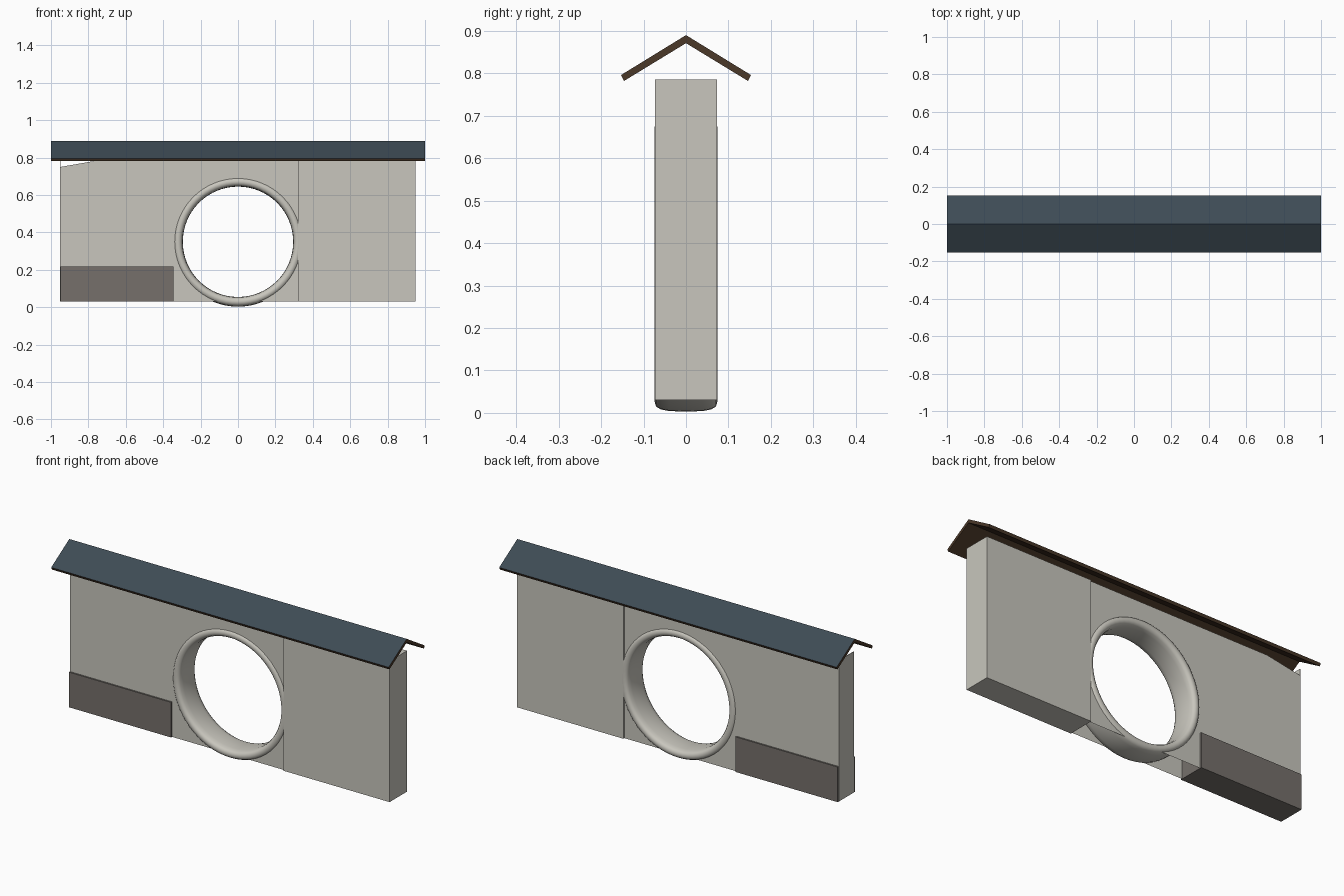
import bpy, bmesh, math
from mathutils import Vector

cube = bpy.data.objects.get("Cube")
if cube:
    bpy.data.objects.remove(cube, do_unlink=True)


def material(name, rgb):
    m = bpy.data.materials.new(name)
    m.use_nodes = True
    m.diffuse_color = (*rgb, 1)
    m.node_tree.nodes["Principled BSDF"].inputs["Base Color"].default_value = (*rgb, 1)
    return m


plaster = material("pale plaster", (0.58, 0.565, 0.51))
stone = material("grey stone", (0.18, 0.163, 0.148))
slate = material("slate blue", (0.047, 0.07, 0.09))
timber = material("dark timber", (0.07, 0.04, 0.022))


def make_object(name, bm, *mats):
    bmesh.ops.recalc_face_normals(bm, faces=bm.faces)
    mesh = bpy.data.meshes.new(name)
    bm.to_mesh(mesh)
    bm.free()
    for m in mats:
        mesh.materials.append(m)
    ob = bpy.data.objects.new(name, mesh)
    bpy.context.collection.objects.link(ob)
    return ob


def prism(points, start, end):
    """Extrude a closed outline of 3D points from start to end offset."""
    bm = bmesh.new()
    face = bm.faces.new([bm.verts.new(Vector(p) + start) for p in points])
    new = bmesh.ops.extrude_face_region(bm, geom=[face])["geom"]
    verts = [g for g in new if isinstance(g, bmesh.types.BMVert)]
    bmesh.ops.translate(bm, verts=verts, vec=end - start)
    return bm


def wall_part(name, outline, half, mat):
    depth = Vector((0, half, 0))
    return make_object(name, prism([(x, 0, z) for x, z in outline], -depth, depth), mat)


def block(name, x0, x1, z0, z1, half, mat):
    return wall_part(name, [(x0, z0), (x1, z0), (x1, z1), (x0, z1)], half, mat)


END, BASE, TOP = 0.95, 0.03, 0.785
WALL, THICK = 0.065, 0.0735
CENTRE = 0.35

# Main wall with a sloping top corner and a round opening
wall = wall_part("main_wall", [(-END, BASE), (0.33, BASE), (0.33, TOP),
                               (-0.75, TOP), (-END, 0.75)], WALL, plaster)
hole = [(0.315 * math.cos(a), CENTRE + 0.315 * math.sin(a))
        for a in (math.tau * i / 64 for i in range(64))]
cutter = wall_part("opening_cutter", hole, 0.2, plaster)
cutter.hide_render = True
cut = wall.modifiers.new("opening", "BOOLEAN")
cut.operation, cut.solver, cut.object = "DIFFERENCE", "EXACT", cutter
bpy.context.view_layer.update()
cut_mesh = bpy.data.meshes.new_from_object(
    wall.evaluated_get(bpy.context.evaluated_depsgraph_get()))
wall.modifiers.clear()
wall.data = cut_mesh
bpy.data.objects.remove(cutter, do_unlink=True)

# The underside of the main wall is open
bm = bmesh.new()
bm.from_mesh(wall.data)
under = [f for f in bm.faces if f.calc_center_median().z < BASE + 0.001]
bmesh.ops.delete(bm, geom=under, context="FACES")
bm.to_mesh(wall.data)
bm.free()

# End strip, thicker side panel and stone footings
block("end_strip", -END - 0.001, -END + 0.002, BASE, TOP, WALL, plaster)
block("side_panel", 0.32, END, BASE, TOP, THICK, plaster)
block("right_footing", -END, -0.345, BASE, 0.218, THICK, stone)
block("left_footing", 0.345, END - 0.001, BASE + 0.001, 0.218, THICK - 0.001, stone)

# Round frame: a boxy oval section swept around the opening
SIDES, SECTION = 64, 16


def rounded(value):
    return math.copysign(abs(value) ** 0.65, value)


bm = bmesh.new()
rings = []
for i in range(SIDES):
    a = math.tau * i / SIDES
    ring = []
    for j in range(SECTION):
        b = math.tau * j / SECTION
        r = 0.321 + 0.026 * rounded(math.cos(b))
        ring.append(bm.verts.new((r * math.cos(a), 0.0745 * rounded(math.sin(b)),
                                  CENTRE + r * math.sin(a))))
    rings.append(ring)
for i in range(SIDES):
    p, q = rings[i], rings[(i + 1) % SIDES]
    for j in range(SECTION):
        k = (j + 1) % SECTION
        bm.faces.new((p[j], p[k], q[k], q[j]))
frame = make_object("round_frame", bm, plaster)
for poly in frame.data.polygons:
    poly.use_smooth = True

# Gabled roof: slate on the upper slopes, timber elsewhere
section = [(0, 0.89), (0.153, 0.796), (0.146, 0.782),
           (0, 0.871), (-0.146, 0.782), (-0.153, 0.796)]
bm = prism([(0, y, z) for y, z in section], Vector((-1, 0, 0)), Vector((1, 0, 0)))
bmesh.ops.recalc_face_normals(bm, faces=bm.faces)
for f in bm.faces:
    f.material_index = 0 if f.normal.z > 0.3 else 1
make_object("roof", bm, slate, timber)
